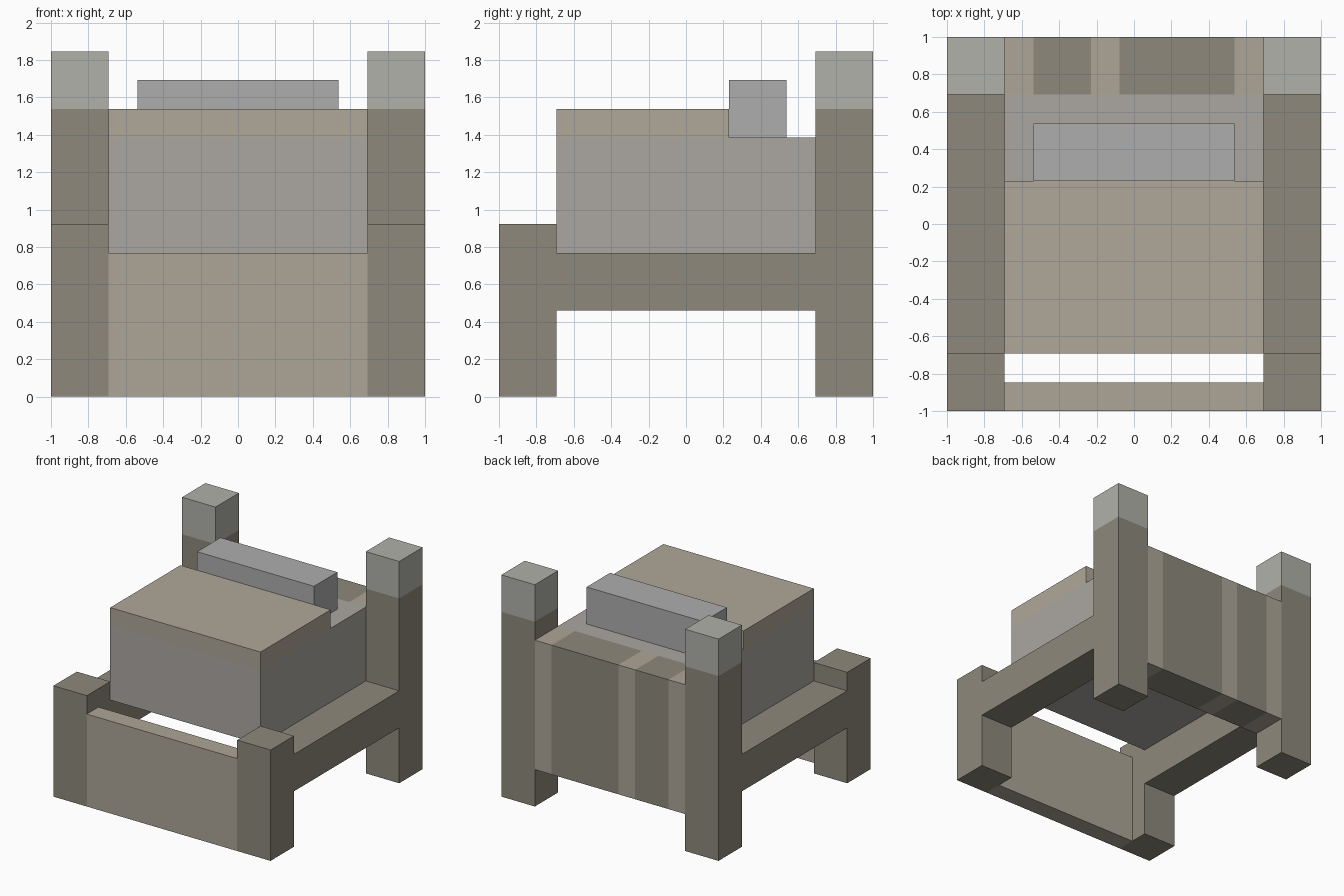
import bpy, bmesh
from mathutils import Vector

if "Cube" in bpy.data.objects:
    bpy.data.objects.remove(bpy.data.objects["Cube"])

U = 2 / 13  # the whole model sits on a 13-cell grid


def material(name, rgb):
    m = bpy.data.materials.new(name)
    m.diffuse_color = (*rgb, 1)
    m.use_nodes = True
    m.node_tree.nodes["Principled BSDF"].inputs["Base Color"].default_value = m.diffuse_color
    return m


DARK = material("dark_wood", (0.27, 0.25, 0.20))
LIGHT = material("light_wood", (0.42, 0.38, 0.31))
CAP = material("pale_wood", (0.44, 0.44, 0.40))
SHEET = material("sheet", (0.41, 0.39, 0.36))
COVER = material("cover", (0.43, 0.39, 0.32))
WHITE = material("pillow", (0.42, 0.42, 0.42))


def box(name, lo, hi, mats, axis=2, cuts=()):
    """Box in grid cells; cuts along one axis split it into bands of colour."""
    bm = bmesh.new()
    bmesh.ops.create_cube(bm, size=1)
    lo, hi = Vector(lo) * U, Vector(hi) * U
    for v in bm.verts:
        v.co = Vector([lo[i] if v.co[i] < 0 else hi[i] for i in range(3)])
    normal = Vector([float(i == axis) for i in range(3)])
    for c in cuts:
        bmesh.ops.bisect_plane(bm, geom=bm.verts[:] + bm.edges[:] + bm.faces[:],
                               plane_co=normal * c * U, plane_no=normal)
    for f in bm.faces:
        mid = f.calc_center_median()[axis]
        f.material_index = sum(mid > c * U for c in cuts)
    mesh = bpy.data.meshes.new(name)
    bm.to_mesh(mesh)
    bm.free()
    for m in mats:
        mesh.materials.append(m)
    obj = bpy.data.objects.new(name, mesh)
    bpy.context.collection.objects.link(obj)
    return obj


# Posts and side rails, left and right
for side, x0, x1 in (("left", -6.5, -4.5), ("right", 4.5, 6.5)):
    box(f"front_post_{side}", (x0, -6.5, 0), (x1, -4.5, 6), [DARK])
    box(f"back_post_{side}", (x0, 4.5, 0), (x1, 6.5, 12), [DARK, CAP], 2, [10])
    box(f"side_rail_{side}", (x0, -4.5, 3), (x1, 4.5, 5), [DARK])

# Footboard and striped headboard
box("footboard", (-4.5, -6.5, 0), (4.5, -5.5, 5), [LIGHT])
box("headboard", (-4.5, 4.5, 2), (4.5, 6.5, 9),
    [LIGHT, DARK, LIGHT, DARK, LIGHT], 0, [-3.5, -1.5, -0.5, 3.5])

# Bedding
box("mattress", (-4.5, -4.5, 5), (4.5, 4.5, 9), [SHEET])
box("blanket", (-4.5, -4.5, 9), (4.5, 1.5, 10), [COVER])
box("pillow", (-3.5, 1.5, 9), (3.5, 3.5, 11), [WHITE])
